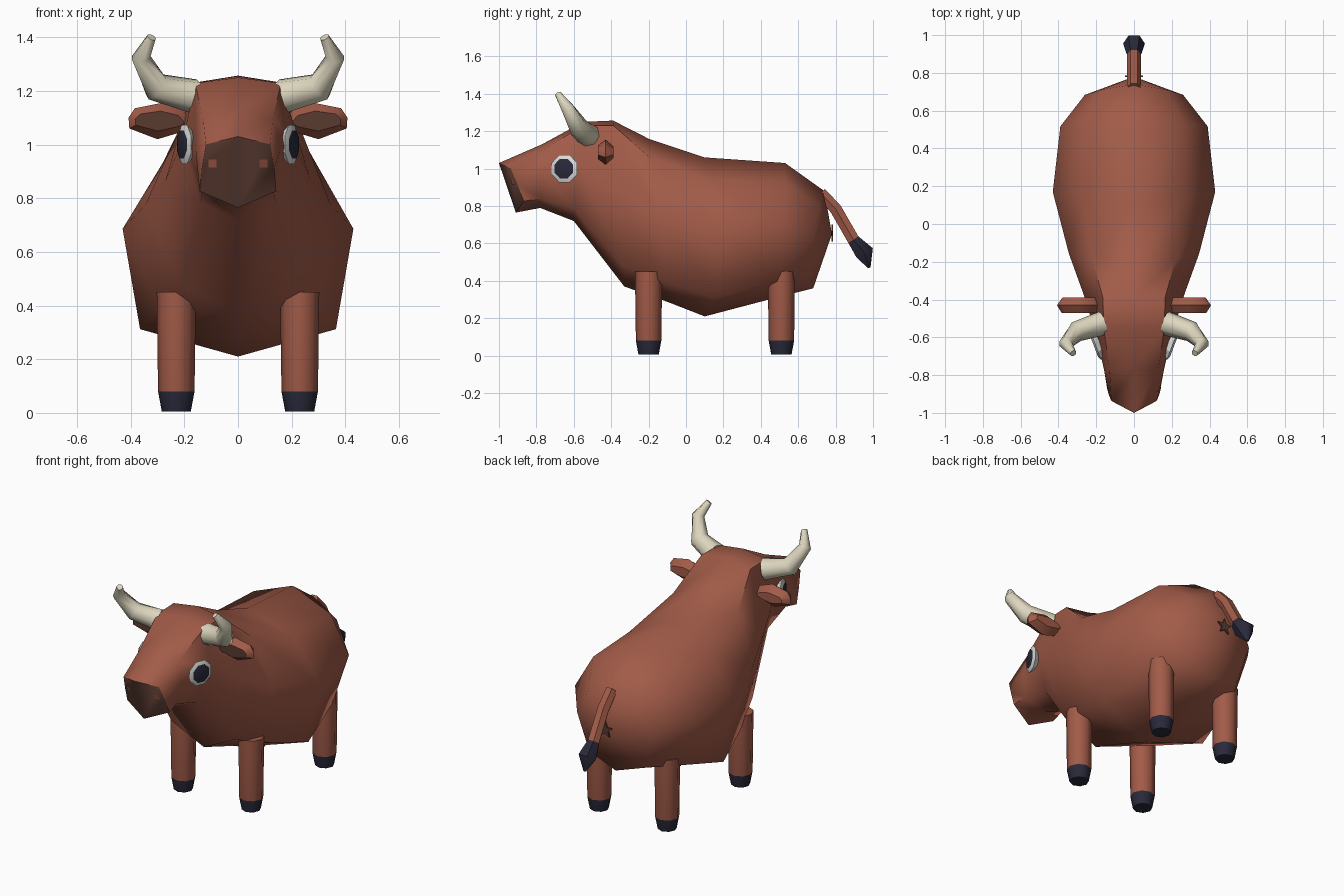
import bpy, bmesh, math
from mathutils import Vector

old = bpy.data.objects.get("Cube")
if old:
    bpy.data.objects.remove(old, do_unlink=True)


def material(name, r, g, b):
    m = bpy.data.materials.new(name)
    m.use_nodes = True
    m.diffuse_color = (r, g, b, 1)
    bsdf = m.node_tree.nodes["Principled BSDF"]
    bsdf.inputs["Base Color"].default_value = (r, g, b, 1)
    bsdf.inputs["Roughness"].default_value = 0.8
    return m


hide = material("red brown hide", 0.36, 0.105, 0.065)
dark = material("dark brown skin", 0.1, 0.043, 0.03)
navy = material("dark navy", 0.022, 0.022, 0.042)
ivory = material("ivory horn", 0.73, 0.68, 0.52)
white = material("eye white", 0.72, 0.72, 0.7)


def build(name, bm, mats, mirror=False, angle=50):
    """Finish a mesh: normals, materials, smooth shading, optional mirror."""
    bmesh.ops.recalc_face_normals(bm, faces=bm.faces)
    me = bpy.data.meshes.new(name)
    bm.to_mesh(me)
    bm.free()
    for m in mats:
        me.materials.append(m)
    ob = bpy.data.objects.new(name, me)
    bpy.context.collection.objects.link(ob)
    bpy.ops.object.select_all(action='DESELECT')
    bpy.context.view_layer.objects.active = ob
    ob.select_set(True)
    bpy.ops.object.shade_smooth_by_angle(angle=math.radians(angle))
    if mirror:
        ob.modifiers.new("mirror", 'MIRROR')


def loft(rings, bands=None, caps=(0, 0)):
    """Skin equal rings; bands and caps give the material of each strip and end."""
    bm = bmesh.new()
    vs = [[bm.verts.new(p) for p in ring] for ring in rings]
    n = len(vs[0])
    for k, (a, b) in enumerate(zip(vs, vs[1:])):
        for i in range(n):
            j = (i + 1) % n
            f = bm.faces.new((a[i], a[j], b[j], b[i]))
            f.material_index = bands[k] if bands else 0
    for ring, idx in ((vs[0], caps[0]), (vs[-1], caps[1])):
        if idx is not None:
            bm.faces.new(ring).material_index = idx
    return bm, vs


def tube(path, radii, sides=8, turn=0.5):
    """Rings square to a bent path."""
    pts = [Vector(p) for p in path]
    rings = []
    for i, p in enumerate(pts):
        d = (pts[min(i + 1, len(pts) - 1)] - pts[max(i - 1, 0)]).normalized()
        u = d.cross(Vector((0, 1, 0.2))).normalized()
        v = d.cross(u)
        rings.append([p + radii[i] * (u * math.cos(t) + v * math.sin(t))
                      for t in (math.tau * (k + turn) / sides for k in range(sides))])
    return rings


# Body and head: top (y, z), bottom (y, z), half widths, upper and lower fractions, side sweep
sections = [
    ((-1.0, 1.03), (-0.91, 0.765), (0.12, 0.135, 0.143), (0.11, 0.77), 0.06),
    ((-0.77, 1.13), (-0.78, 0.79), (0.13, 0.158, 0.13), (0.1, 0.85), 0),
    ((-0.55, 1.25), (-0.6, 0.72), (0.16, 0.205, 0.14), (0.04, 0.88), 0),
    ((-0.39, 1.257), (-0.33, 0.37), (0.165, 0.27, 0.215), (0.03, 0.88), 0),
    ((-0.2, 1.16), (-0.1, 0.288), (0.22, 0.345, 0.295), (0.12, 0.88), 0),
    ((0.1, 1.06), (0.1, 0.21), (0.28, 0.43, 0.365), (0.15, 0.88), 0.07),
    ((0.53, 1.03), (0.5, 0.315), (0.26, 0.39, 0.29), (0.14, 0.88), 0),
    ((0.74, 0.88), (0.68, 0.36), (0.17, 0.26, 0.19), (0.15, 0.88), -0.03),
]
rings = []
for (ty, tz), (by, bz), widths, (upper, lower), sweep in sections:
    def at(f, w):
        return (w, ty + f * (by - ty) + sweep * abs(w) / widths[1], tz + f * (bz - tz))
    side = [at(f, w) for f, w in zip((upper, 0.44, lower), widths)]
    rings.append([at(0, 0)] + side + [at(1, 0)] + [(-x, y, z) for x, y, z in reversed(side)])
bm, vs = loft(rings, caps=(None, None))
# Creased dark muzzle and rounded rump
for loop in (vs[0][:5], vs[0][4:] + vs[0][:1]):
    bm.faces.new(loop).material_index = 1
rump = bm.verts.new((0, 0.78, 0.65))
for i in range(8):
    bm.faces.new((vs[-1][i], vs[-1][(i + 1) % 8], rump))
build("body", bm, [hide, dark], angle=60)

# Nostrils: thin plates on the muzzle plane
bm = bmesh.new()
corners = []
for dx, dz in ((-1, -1), (1, -1), (1, 1), (-1, 1)):
    x, z = 0.095 + dx * 0.015, 0.93 + dz * 0.015
    y = -1 + 0.09 * (1.03 - z) / 0.265 + 0.06 * x / 0.135 - 0.004
    corners.append(bm.verts.new((x, y, z)))
bm.faces.new(corners)
build("nostrils", bm, [hide], mirror=True)


# Legs with hooves
def leg_ring(y, z, r):
    return [(0.23 + r * math.cos(t), y + r * math.sin(t), z)
            for t in (math.tau * k / 8 for k in range(8))]


for name, y in (("front_legs", -0.2), ("hind_legs", 0.51)):
    bm, vs = loft([leg_ring(y, 0.005, 0.054), leg_ring(y, 0.08, 0.068), leg_ring(y, 0.45, 0.073)],
                  bands=(1, 0), caps=(1, 0))
    build(name, bm, [hide, navy], mirror=True)

# Horns
bm, vs = loft(tube([(0.165, -0.525, 1.18), (0.305, -0.57, 1.215),
                    (0.362, -0.635, 1.325), (0.322, -0.685, 1.4)],
                   [0.065, 0.055, 0.036, 0.018]))
build("horns", bm, [ivory], mirror=True, angle=60)

# Ears with dark inner face
outline = [(0.17, 1.075), (0.2, 1.125), (0.285, 1.155), (0.385, 1.135),
           (0.408, 1.1), (0.405, 1.06), (0.3, 1.02), (0.2, 1.05)]


def ear_ring(y, s):
    return [(0.298 + (x - 0.298) * (s + 1) / 2, y, 1.088 + (z - 1.088) * s) for x, z in outline]


bm, vs = loft([ear_ring(-0.388, 0.45), ear_ring(-0.43, 1), ear_ring(-0.47, 0.55)], caps=(0, 1))
build("ears", bm, [hide, dark], mirror=True, angle=40)

# Eyes: white rim with dark centre
normal = Vector((math.cos(0.36), -math.sin(0.36), 0))
across = normal.cross(Vector((0, 0, 1)))
up = across.cross(normal)
centre = Vector((0.2, -0.65, 1.0))
eye = [[centre + normal * h + r * (across * math.cos(t) + up * math.sin(t))
        for t in (math.tau * (k + 0.5) / 8 for k in range(8))]
       for h, r in ((-0.03, 0.05), (0, 0.079), (0.01, 0.057))]
bm, vs = loft(eye, caps=(0, 1))
build("eyes", bm, [white, navy], mirror=True, angle=30)

# Tail with pointed dark tuft
bm, vs = loft(tube([(0, 0.72, 0.87), (0, 0.8, 0.785), (0, 0.895, 0.62),
                    (0, 0.955, 0.55), (0, 0.98, 0.47)],
                   [0.036, 0.037, 0.037, 0.058, 0.008], sides=6, turn=0),
              bands=(0, 0, 1, 1), caps=(0, 1))
build("tail", bm, [hide, navy])

# Small star under the tail
star = []
for k in range(10):
    r = 0.05 if k % 2 == 0 else 0.022
    star.append((r * math.sin(math.tau * k / 10), r * math.cos(math.tau * k / 10)))
bm, vs = loft([[(x, y, 0.65 + z) for x, z in star] for y in (0.777, 0.786)])
build("rear_star", bm, [dark])
